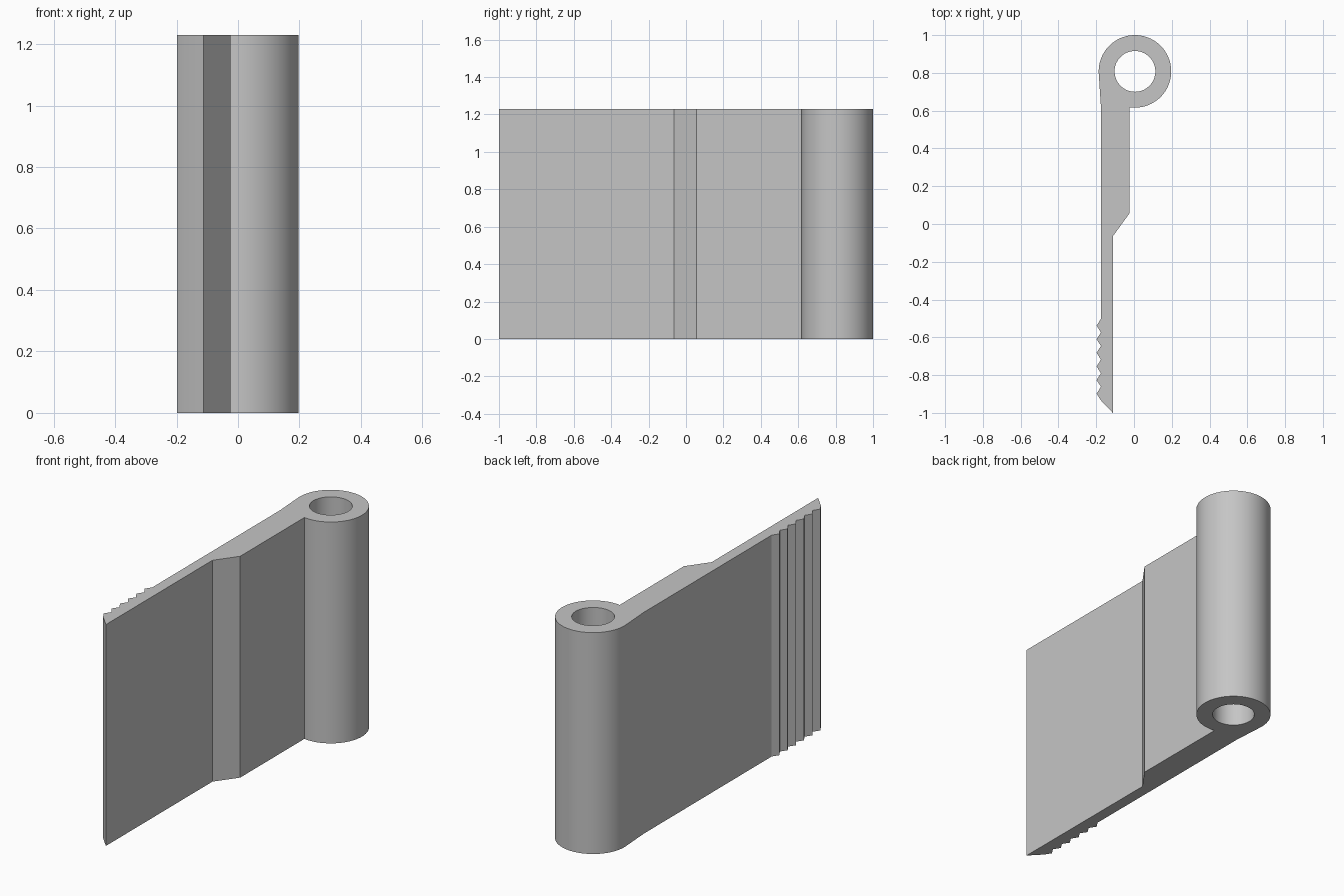
import bpy, bmesh
from math import sin, cos, asin, pi, radians
from mathutils import Vector

if "Cube" in bpy.data.objects:
    bpy.data.objects.remove(bpy.data.objects["Cube"], do_unlink=True)

HEIGHT = 1.23
CENTRE, OUTER, BORE = Vector((0.005, 0.808)), 0.192, 0.108
BACK, THIN, THICK, TIP = -0.175, -0.112, -0.025, -0.198   # x of the leaf faces
PITCH, TEETH, TEETH_TOP = 0.072, 6, -0.502


def arc(radius, start, end, steps):
    return [CENTRE + radius * Vector((cos(a), sin(a)))
            for a in (start + (end - start) * i / steps for i in range(steps + 1))]


# Outer profile: barrel, back of the leaf, serrated grip, pointed end, stepped front
join = -pi / 2 + asin((THICK - CENTRE.x) / OUTER)
outline = arc(OUTER, join, pi + radians(4), 64)
outline += [Vector((BACK, 0.62)), Vector((BACK, TEETH_TOP))]
for i in range(TEETH):
    y = TEETH_TOP - i * PITCH
    outline += [Vector((TIP, y - PITCH / 2)), Vector((BACK, y - PITCH))]
outline += [Vector((THIN, -1)), Vector((THIN, -0.065)), Vector((THICK, 0.055))]
bore = arc(BORE, 0, 2 * pi, 64)[:-1]

# Fill between the outline and the bore, then extrude upwards
bm = bmesh.new()
edges = []
for loop in (outline, bore):
    verts = [bm.verts.new((p.x, p.y, 0)) for p in loop]
    edges += [bm.edges.new((v, verts[i - 1])) for i, v in enumerate(verts)]
bmesh.ops.triangle_fill(bm, edges=edges, use_beauty=True, use_dissolve=False)
result = bmesh.ops.extrude_face_region(bm, geom=bm.faces[:], use_keep_orig=True)
top = [g for g in result["geom"] if isinstance(g, bmesh.types.BMVert)]
bmesh.ops.translate(bm, verts=top, vec=(0, 0, HEIGHT))
bmesh.ops.recalc_face_normals(bm, faces=bm.faces[:])
mesh = bpy.data.meshes.new("hinge_leaf")
bm.to_mesh(mesh)
bm.free()

leaf = bpy.data.objects.new("hinge_leaf", mesh)
bpy.context.collection.objects.link(leaf)

# Plain grey finish
grey = bpy.data.materials.new("light_grey")
grey.use_nodes = True
colour = (0.56, 0.56, 0.56, 1)
grey.diffuse_color = colour
grey.node_tree.nodes["Principled BSDF"].inputs["Base Color"].default_value = colour
mesh.materials.append(grey)

bpy.ops.object.select_all(action="DESELECT")
leaf.select_set(True)
bpy.context.view_layer.objects.active = leaf
bpy.ops.object.shade_smooth_by_angle(angle=radians(20))
